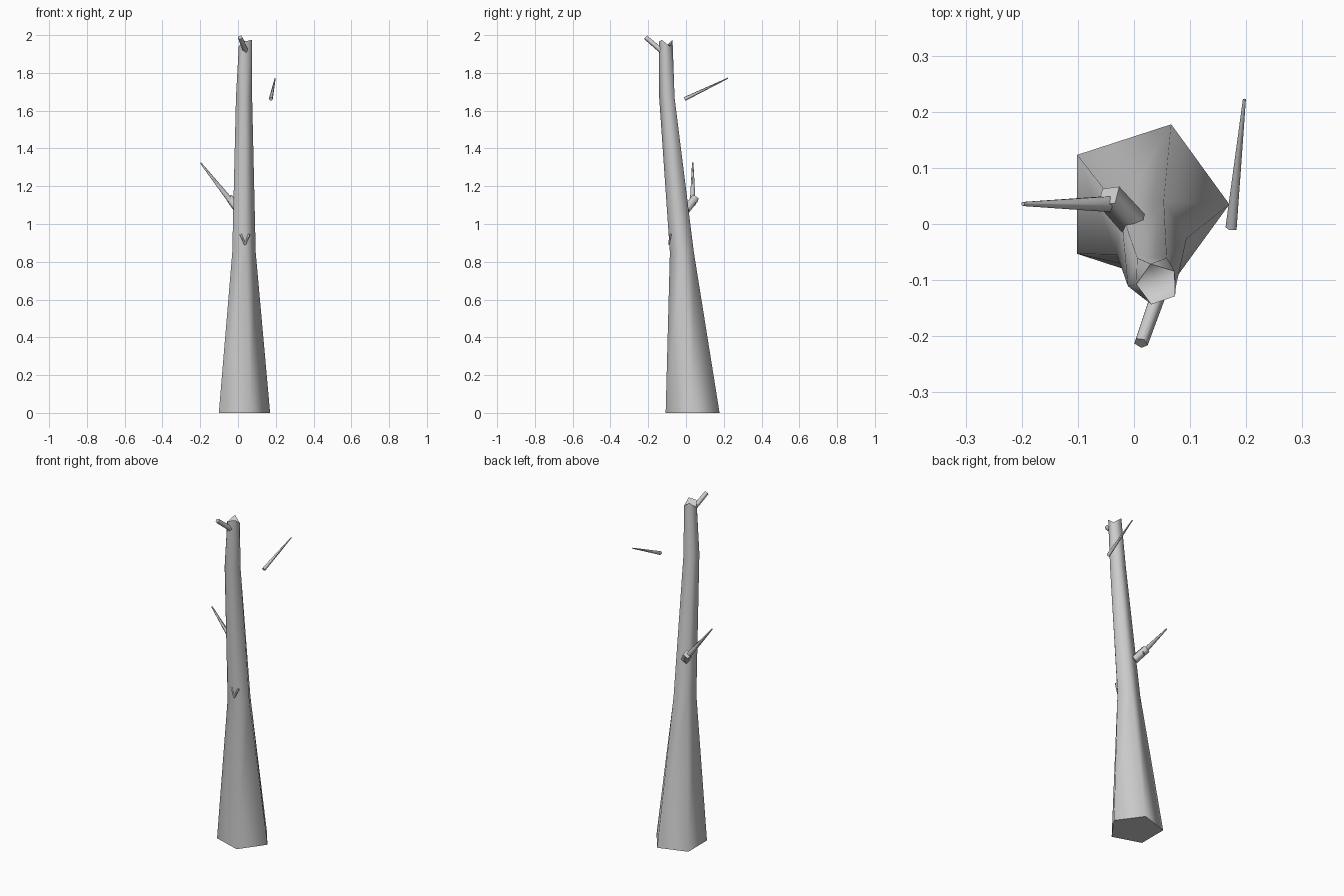
import bpy, bmesh
from math import cos, sin, radians, tau
from mathutils import Vector

cube = bpy.data.objects.get("Cube")
if cube:
    bpy.data.objects.remove(cube, do_unlink=True)

grey = bpy.data.materials.new("plain_grey")
grey.use_nodes = True
grey.diffuse_color = (0.6, 0.6, 0.6, 1)
grey.node_tree.nodes["Principled BSDF"].inputs["Base Color"].default_value = (0.6, 0.6, 0.6, 1)


def skin(name, rings, sink=None):
    """Join rings of points into a smooth tube with crisp caps."""
    bm = bmesh.new()
    loops = [[bm.verts.new(p) for p in ring] for ring in rings]
    n = len(loops[0])
    for low, high in zip(loops, loops[1:]):
        for i in range(n):
            j = (i + 1) % n
            bm.faces.new((low[i], low[j], high[j], high[i])).smooth = True
    caps = [bm.faces.new(loops[0][::-1])]
    if sink:  # splintered top, falling to a hollow centre
        hub = bm.verts.new(sink)
        for i in range(n):
            bm.faces.new((loops[-1][i], loops[-1][(i + 1) % n], hub)).smooth = True
    else:
        caps.append(bm.faces.new(loops[-1]))
    for cap in caps:
        for e in cap.edges:
            e.smooth = False
    for i in range(n):
        bm.edges.get((loops[-1][i], loops[-1][(i + 1) % n])).smooth = False
    bmesh.ops.recalc_face_normals(bm, faces=bm.faces)
    mesh = bpy.data.meshes.new(name)
    bm.to_mesh(mesh)
    bm.free()
    mesh.materials.append(grey)
    obj = bpy.data.objects.new(name, mesh)
    bpy.context.collection.objects.link(obj)
    return obj


def limb(name, start, end, r0, r1, sides=5):
    """Tapered straight branch between two points."""
    a, b = Vector(start), Vector(end)
    turn = (b - a).to_track_quat("Z", "Y")
    rings = []
    for centre, r in ((a, r0), (b, r1)):
        rings.append([centre + turn @ Vector((r * cos(tau * i / sides), r * sin(tau * i / sides), 0))
                      for i in range(sides)])
    return skin(name, rings)


# Trunk: five-sided, leaning and twisting slightly (x, y, z, radius, twist)
sections = [(0.02, 0.035, 0, 0.15, 0),
            (0.027, -0.02, 0.85, 0.067, -5),
            (0.032, -0.097, 1.67, 0.045, -18),
            (0.042, -0.107, 1.95, 0.038, -35)]
rings = []
for x, y, z, r, twist in sections:
    angles = [radians(twist) + tau * i / 5 for i in range(5)]
    rings.append([Vector((x + r * cos(a), y + r * sin(a), z)) for a in angles])
for p, lift in zip(rings[-1], (0.025, -0.01, 0.025, -0.01, 0.015)):
    p.z += lift
skin("trunk", rings, sink=(0.045, -0.107, 1.935))

# Branches
limb("top_branch", (0.046, -0.115, 1.905), (0.012, -0.212, 1.988), 0.015, 0.013)
limb("side_stub", (0.0, 0.0, 1.075), (-0.045, 0.05, 1.137), 0.026, 0.025, 4)
limb("side_twig", (-0.025, 0.037, 1.105), (-0.198, 0.036, 1.324), 0.017, 0.004)
limb("loose_twig", (0.174, -0.007, 1.662), (0.197, 0.222, 1.772), 0.011, 0.003)

# Splintered bark prongs on the front
for side, x in (("right", 0.014), ("left", 0.06)):
    limb(side + "_bark_prong", (0.037, -0.09, 0.892), (x, -0.081, 0.946), 0.005, 0.006, 4)
